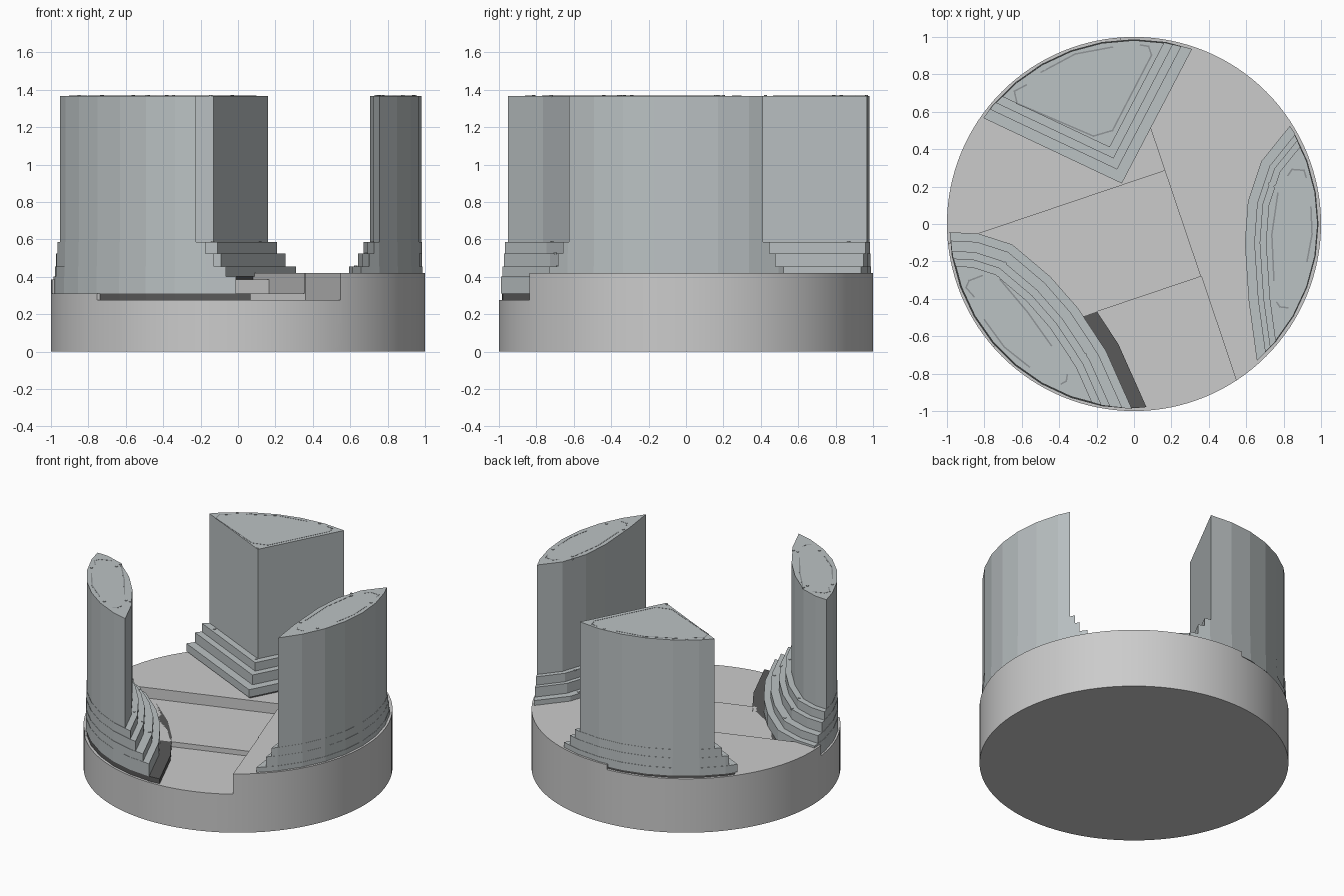
import bpy, bmesh, math
from mathutils import Vector as V

if "Cube" in bpy.data.objects:
    bpy.data.objects.remove(bpy.data.objects["Cube"])


def material(name, c):
    m = bpy.data.materials.new(name)
    m.diffuse_color = (*c, 1)
    m.use_nodes = True
    m.node_tree.nodes["Principled BSDF"].inputs["Base Color"].default_value = m.diffuse_color
    return m


STONE = material("stone", (0.50, 0.54, 0.55))
DARK = material("dark_plinth", (0.10, 0.10, 0.10))
GROOVE = material("groove", (0.28, 0.30, 0.31))


def add_prism(bm, pts, z0, z1):
    lo = [bm.verts.new((p[0], p[1], z0)) for p in pts]
    hi = [bm.verts.new((p[0], p[1], z1)) for p in pts]
    bm.faces.new(lo[::-1])
    bm.faces.new(hi)
    n = len(pts)
    for i in range(n):
        j = (i + 1) % n
        bm.faces.new((lo[i], lo[j], hi[j], hi[i]))


def finish(name, bm, mat=None):
    bmesh.ops.recalc_face_normals(bm, faces=bm.faces)
    me = bpy.data.meshes.new(name)
    bm.to_mesh(me)
    bm.free()
    ob = bpy.data.objects.new(name, me)
    bpy.context.collection.objects.link(ob)
    if mat:
        me.materials.append(mat)
    return ob


def circle(r, n):
    return [V((r * math.cos(math.tau * i / n), r * math.sin(math.tau * i / n))) for i in range(n)]


def side(a, b, p):
    return (b - a).cross(p - a)


def clip(poly, convex):
    # keep the part of poly inside a counter-clockwise convex outline
    for a, b in zip(convex, convex[1:] + convex[:1]):
        out = []
        for p, q in zip(poly, poly[1:] + poly[:1]):
            sp, sq = side(a, b, p), side(a, b, q)
            if sp >= 0:
                out.append(p)
            if sp * sq < 0:
                out.append(p.lerp(q, sp / (sp - sq)))
        poly = out
    return poly


def footprint(curve, d, r=0.982):
    # inner curve pushed toward the centre by d, closed by a faceted outer rim
    pts = [V(p) for p in curve]
    segs = [(b - a).normalized() for a, b in zip(pts, pts[1:])]
    far = (pts[0] + pts[-1]).normalized() * 2
    nors = []
    for s in segs:
        n = V((-s.y, s.x))
        nors.append(n if n.dot(far) < 0 or len(pts) > 3 and n.dot(far) <= 0 else -n)
    out = []
    for i, p in enumerate(pts):
        n0, n1 = nors[max(i - 1, 0)], nors[min(i, len(segs) - 1)]
        m = (n0 + n1).normalized()
        out.append(p + m * d / m.dot(n0))
    poly = [out[0] - segs[0] * 0.3] + out + [out[-1] + segs[-1] * 0.3, far]
    return clip(poly, circle(r, 36))


def inside(poly, p):
    s = [side(a, b, p) for a, b in zip(poly, poly[1:] + poly[:1])]
    return min(s) >= 0 or max(s) <= 0


# Round base with three sunken floor levels
bm = bmesh.new()
add_prism(bm, circle(1, 128), 0, 0.42)
base = finish("round_base", bm)
along, left = V((0.320, -0.947)), V((-0.947, -0.320))
corner_a, corner_b = V((0.165, 0.285)), V((0.36, -0.28))
cuts = [(corner_a - along * 3, 0.385), (corner_a, 0.31), (corner_b, 0.275)]
for i, (start, z) in enumerate(cuts):
    bm = bmesh.new()
    end = corner_a + along * 3
    add_prism(bm, [start, end, end + left * 4, start + left * 4], z, 0.8)
    cutter = finish("floor_cutter_%d" % i, bm)
    cutter.hide_render = True
    mod = base.modifiers.new("cut", 'BOOLEAN')
    mod.operation, mod.solver, mod.object = 'DIFFERENCE', 'EXACT', cutter
    bpy.context.view_layer.objects.active = base
    bpy.ops.object.modifier_apply(modifier=mod.name)
    bpy.data.objects.remove(cutter)
bpy.ops.object.select_all(action='DESELECT')
base.select_set(True)
bpy.ops.object.shade_smooth_by_angle(angle=math.radians(30))

TOP = 1.367
SHAFT = (0.40, TOP, 0.0)


def pillar(name, curve, tiers, plinth, studs, grooves):
    # shaft and stepped foot
    levels = []
    for part, group in (("shaft", [SHAFT]), ("steps", tiers)):
        bm = bmesh.new()
        for z0, z1, d in group:
            poly = footprint(curve, d, 0.982 + d * 0.04)
            levels.append((z1, poly))
            add_prism(bm, poly, z0, z1)
        finish(name + "_" + part, bm, STONE)
    # dark plinth underneath
    if plinth:
        bm = bmesh.new()
        add_prism(bm, footprint(curve, plinth[2], 0.985), plinth[0], plinth[1])
        finish(name + "_plinth", bm, DARK)
    # small studs resting on whichever step lies below them
    bm = bmesh.new()
    for p in studs:
        z = max([z for z, poly in levels if inside(poly, V(p))], default=None)
        if z:
            add_prism(bm, [V(p) + c for c in circle(0.009, 8)], z - 0.005, z + 0.004)
    finish(name + "_studs", bm, STONE)
    # thin groove lines on the top
    bm = bmesh.new()
    for line in grooves:
        for a, b in zip(line, line[1:]):
            a, b = V(a), V(b)
            t = (b - a).normalized() * 0.004
            w = V((-t.y, t.x))
            add_prism(bm, [a - t - w, b + t - w, b + t + w, a - t + w], TOP - 0.004, TOP + 0.001)
    finish(name + "_top_grooves", bm, GROOVE)


# Wedge pillar at the back
pillar("back_pillar",
       [(-0.71, 0.684), (-0.13, 0.41), (0.16, 0.965)],
       [(0.40, 0.455, 0.147), (0.455, 0.525, 0.09), (0.525, 0.585, 0.045)],
       (0.37, 0.40, 0.13),
       [(-0.03, 0.965), (0.12, 0.87), (-0.56, 0.79), (-0.48, 0.83),
        (-0.145, 0.425), (-0.135, 0.40), (-0.62, 0.62)],
       [[(-0.576, 0.743), (-0.64, 0.71), (-0.625, 0.645), (-0.217, 0.47), (-0.115, 0.50),
         (0.094, 0.903), (0.078, 0.95), (0.035, 0.957)],
        [(-0.496, 0.812), (-0.314, 0.909), (-0.115, 0.946)]])

# Lens pillar on the right
pillar("right_pillar",
       [(0.755, -0.62), (0.725, -0.40), (0.705, -0.10), (0.72, 0.10), (0.78, 0.28), (0.885, 0.41)],
       [(0.40, 0.455, 0.112), (0.455, 0.525, 0.062), (0.525, 0.585, 0.033)],
       None,
       [(0.675, 0.25), (0.725, 0.215), (0.755, 0.20), (0.775, 0.175), (0.94, 0.16),
        (0.63, -0.40), (0.685, -0.38), (0.715, -0.37), (0.74, -0.35), (0.88, -0.36)],
       [[(0.823, 0.26), (0.845, 0.292), (0.909, 0.287), (0.92, 0.25)],
        [(0.77, 0.17), (0.737, -0.056), (0.748, -0.30)],
        [(0.946, 0.09), (0.952, -0.056), (0.925, -0.20)],
        [(0.764, -0.42), (0.78, -0.443), (0.823, -0.448)]])

# Lens pillar at the front left
pillar("left_pillar",
       [(-0.965, -0.225), (-0.864, -0.23), (-0.74, -0.27), (-0.574, -0.41),
        (-0.444, -0.558), (-0.308, -0.765), (-0.23, -0.94)],
       [(0.31, 0.40, 0.18), (0.40, 0.455, 0.135), (0.455, 0.525, 0.08), (0.525, 0.585, 0.04)],
       (0.27, 0.31, 0.255),
       [(-0.65, -0.19), (-0.69, -0.21), (-0.71, -0.265), (-0.725, -0.29), (-0.73, -0.33),
        (-0.22, -0.685), (-0.26, -0.70), (-0.32, -0.715), (-0.345, -0.72), (-0.38, -0.72),
        (-0.485, -0.815), (-0.85, -0.44)],
       [[(-0.812, -0.276), (-0.882, -0.303), (-0.898, -0.34), (-0.855, -0.389)],
        [(-0.72, -0.292), (-0.57, -0.47), (-0.442, -0.65)],
        [(-0.80, -0.512), (-0.694, -0.657), (-0.56, -0.764)],
        [(-0.357, -0.807), (-0.362, -0.84), (-0.389, -0.855)]])
